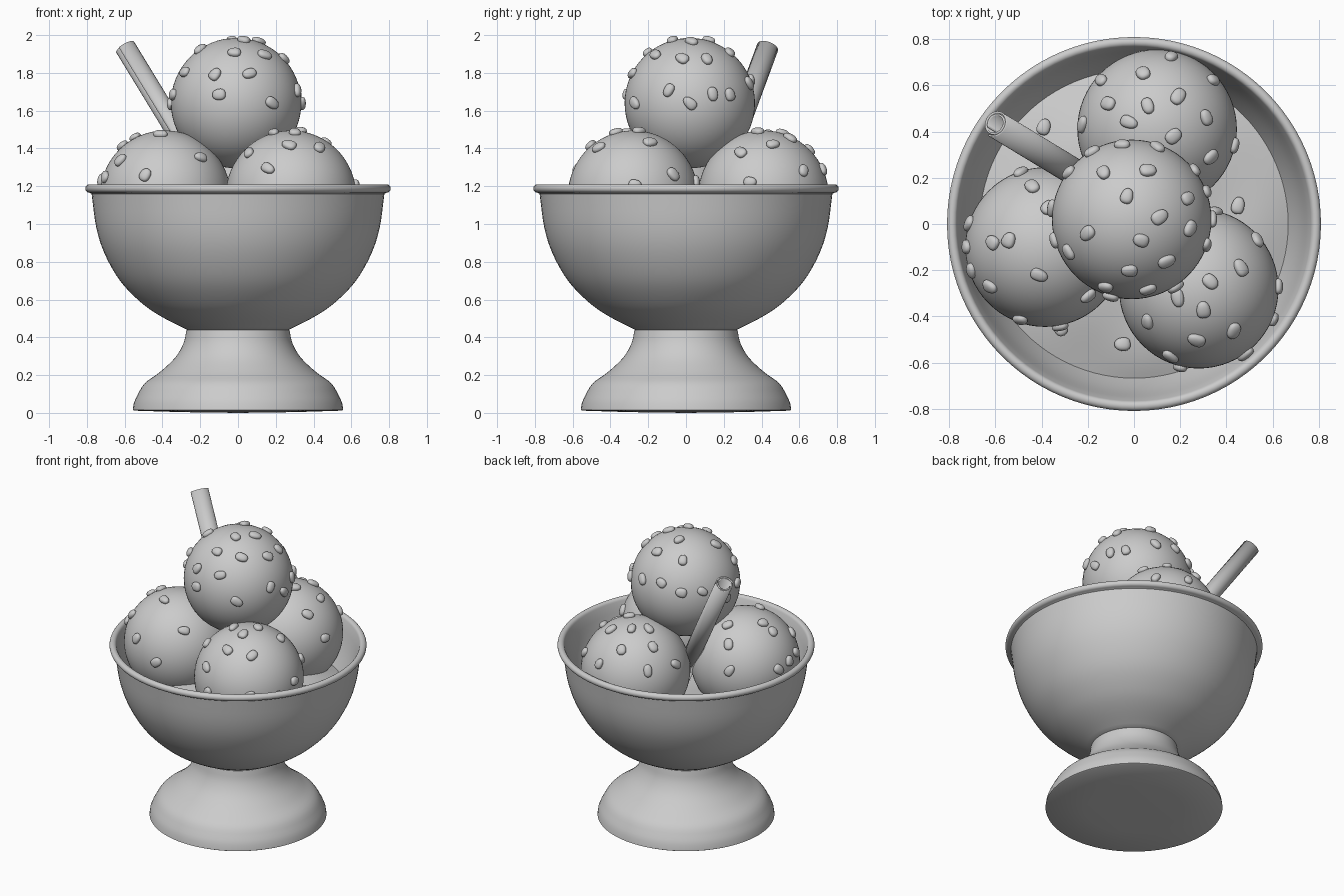
import bpy, bmesh, math, random
from mathutils import Vector, Matrix

random.seed(4)
cube = bpy.data.objects.get("Cube")
if cube:
    bpy.data.objects.remove(cube, do_unlink=True)

grey = bpy.data.materials.new("plain_grey")
grey.use_nodes = True
grey.diffuse_color = (0.6, 0.6, 0.6, 1)
grey.node_tree.nodes["Principled BSDF"].inputs["Base Color"].default_value = (0.6, 0.6, 0.6, 1)


def finish(name, bm, angle=40):
    """Turn a bmesh into a smooth object with sharp edges kept."""
    bmesh.ops.recalc_face_normals(bm, faces=bm.faces)
    mesh = bpy.data.meshes.new(name)
    bm.to_mesh(mesh)
    bm.free()
    mesh.materials.append(grey)
    obj = bpy.data.objects.new(name, mesh)
    bpy.context.collection.objects.link(obj)
    bpy.ops.object.select_all(action="DESELECT")
    obj.select_set(True)
    bpy.context.view_layer.objects.active = obj
    bpy.ops.object.shade_smooth_by_angle(angle=math.radians(angle))
    return obj


def smooth_path(points, steps=4):
    """Catmull-Rom curve through (radius, height) points."""
    pts = [Vector(p) for p in points]
    pts = [pts[0] * 2 - pts[1]] + pts + [pts[-1] * 2 - pts[-2]]
    out = []
    for a, b, c, d in zip(pts, pts[1:], pts[2:], pts[3:]):
        for i in range(steps):
            t = i / steps
            out.append(b + (c - a) * t / 2 + (a * 2 - b * 5 + c * 4 - d) * t * t / 2
                       + (b * 3 - a - c * 3 + d) * t ** 3 / 2)
    return out + [pts[-2]]


def lathe(name, path, segments=96):
    """Revolve a (radius, height) path around the z axis."""
    bm = bmesh.new()
    verts = [bm.verts.new((p[0], 0, p[1])) for p in path]
    edges = [bm.edges.new(pair) for pair in zip(verts, verts[1:])]
    bmesh.ops.spin(bm, geom=verts + edges, axis=(0, 0, 1), cent=(0, 0, 0),
                   angle=math.tau, steps=segments, use_duplicate=False)
    bmesh.ops.remove_doubles(bm, verts=bm.verts, dist=0.0005)
    return finish(name, bm)


# Bowl: outer wall, rolled lip, inner wall
outer = smooth_path([(0.26, 0.435), (0.415, 0.515), (0.52, 0.59), (0.625, 0.7),
                     (0.705, 0.84), (0.75, 0.98), (0.775, 1.16)])
lip = [(0.787 + 0.022 * math.cos(a), 1.188 + 0.022 * math.sin(a))
       for a in [math.radians(d) for d in range(-90, 181, 20)]]
inner = smooth_path([(0.757, 1.17), (0.715, 1.02), (0.655, 0.88), (0.58, 0.74),
                     (0.42, 0.59), (0.2, 0.5), (0, 0.48)])
lathe("bowl", [(0, 0.435)] + outer + lip + inner)

# Flared foot with a very shallow underside
flare = smooth_path([(0.54, 0.08), (0.495, 0.155), (0.415, 0.215), (0.335, 0.29),
                     (0.29, 0.365), (0.272, 0.44)])
lathe("foot", [(0, 0), (0.3, 0.004), (0.55, 0.012), (0.557, 0.016), (0.552, 0.05)] + flare + [(0, 0.44)])


# Melted pool inside the bowl, gently rippled
def pool_height(x, y):
    r = min(math.hypot(x, y) / 0.68, 1)
    ripple = math.sin(x * 11 + 1) * math.cos(y * 9)
    return 0.9 + (0.09 + 0.015 * ripple) * (1 - r ** 3)


pool = lathe("melted_pool", [(0.68 * i / 20, 0) for i in range(21)])
for v in pool.data.vertices:
    v.co.z = pool_height(v.co.x, v.co.y)

# Scoops, each with nut chips given as hundredths (x, y) on its upper half
RADIUS = 0.345
scoops = {
    "top": ((-0.01, 0.02, 1.64), [
        (-13, 22), (6, 23), (23, 11), (-3, 12), (11, 3), (-20, -4), (3, -7), (-2, -20),
        (14, -16), (24, -2), (-28, -12), (-12, -27), (6, -28), (-18, 31), (-5, 34),
        (10, 33), (-28, 22), (31, 14), (31, -9), (-36, 7), (-10, -31), (18, -27),
        (26, 23), (34, 2), (-34, -7)]),
    "back": ((0.1, 0.41, 1.15), [
        (4, 65), (16, 72), (34, 62), (-14, 62), (-11, 52), (6, 51), (19, 55), (31, 46),
        (-2, 44), (17, 38), (33, 29), (43, 34), (-22, 43)]),
    "left_side": ((-0.385, -0.1, 1.15), [
        (-44, 16), (-49, 22), (-54, -7), (-61, -8), (-41, -22), (-62, -27), (-72, -10),
        (-70, -20), (-71, 0), (-49, -41), (-20, -31), (-32, -44), (-37, 7)]),
    "front": ((0.28, -0.28, 1.15), [
        (46, -19), (33, -25), (30, -37), (43, -46), (27, -50), (6, -42), (16, -57),
        (20, -62), (48, -56), (60, -41), (62, -27), (53, -7), (35, 5), (19, -32)]),
}


def add_chip(bm, place, normal):
    """One rounded, slightly irregular chip lying on a surface."""
    turn = normal.to_track_quat("Z", "Y").to_matrix().to_4x4()
    spin = Matrix.Rotation(random.uniform(0, math.tau), 4, "Z")
    size = Matrix.Diagonal((random.uniform(0.034, 0.041), random.uniform(0.026, 0.03), 0.02, 1))
    chip = bmesh.ops.create_icosphere(bm, subdivisions=3, radius=1)["verts"]
    skew = random.uniform(-0.25, 0.25)
    for v in chip:
        v.co.y *= 1 + skew * v.co.x
        v.co = Vector([math.copysign(abs(c) ** 0.85, c) for c in v.co])
    bmesh.ops.transform(bm, matrix=Matrix.Translation(place) @ turn @ spin @ size, verts=chip)


for name, (centre, spots) in scoops.items():
    centre = Vector(centre)
    bm = bmesh.new()
    bmesh.ops.create_uvsphere(bm, u_segments=64, v_segments=32, radius=RADIUS,
                              matrix=Matrix.Translation(centre))
    finish(name + "_scoop", bm)
    bm = bmesh.new()
    for x, y in spots:
        flat = Vector((x / 100 - centre.x, y / 100 - centre.y))
        height = math.sqrt(max(RADIUS ** 2 - flat.length_squared, 0))
        normal = Vector((flat.x, flat.y, height)).normalized()
        add_chip(bm, centre + normal * (RADIUS + 0.004), normal)
    finish(name + "_chips", bm, 60)

# Loose chips on the pool
bm = bmesh.new()
for x, y in [(0.45, 0.08), (-0.39, 0.42), (-0.05, -0.52), (-0.32, -0.45)]:
    add_chip(bm, Vector((x, y, pool_height(x, y) + 0.015)), Vector((0.1, 0.2, 1)).normalized())
finish("loose_chips", bm, 60)

# Rolled stick: a spiral sheet, thickened, leaning out past the top scoop
tip, base = Vector((-0.6, 0.435, 1.935)), Vector((-0.03, 0.09, 1.0))
axis = tip - base
bm = bmesh.new()
rows = []
for end in (0, axis.length):
    row = []
    for i in range(61):
        a = math.tau * 1.9 * i / 60
        r = 0.058 - 0.022 * i / 60
        row.append(bm.verts.new((r * math.cos(a), r * math.sin(a), end)))
    rows.append(row)
for i in range(60):
    bm.faces.new((rows[0][i], rows[0][i + 1], rows[1][i + 1], rows[1][i]))
stick = finish("rolled_stick", bm)
stick.matrix_world = Matrix.Translation(base) @ axis.to_track_quat("Z", "Y").to_matrix().to_4x4()
shell = stick.modifiers.new("thickness", "SOLIDIFY")
shell.thickness = 0.008
shell.offset = 0
